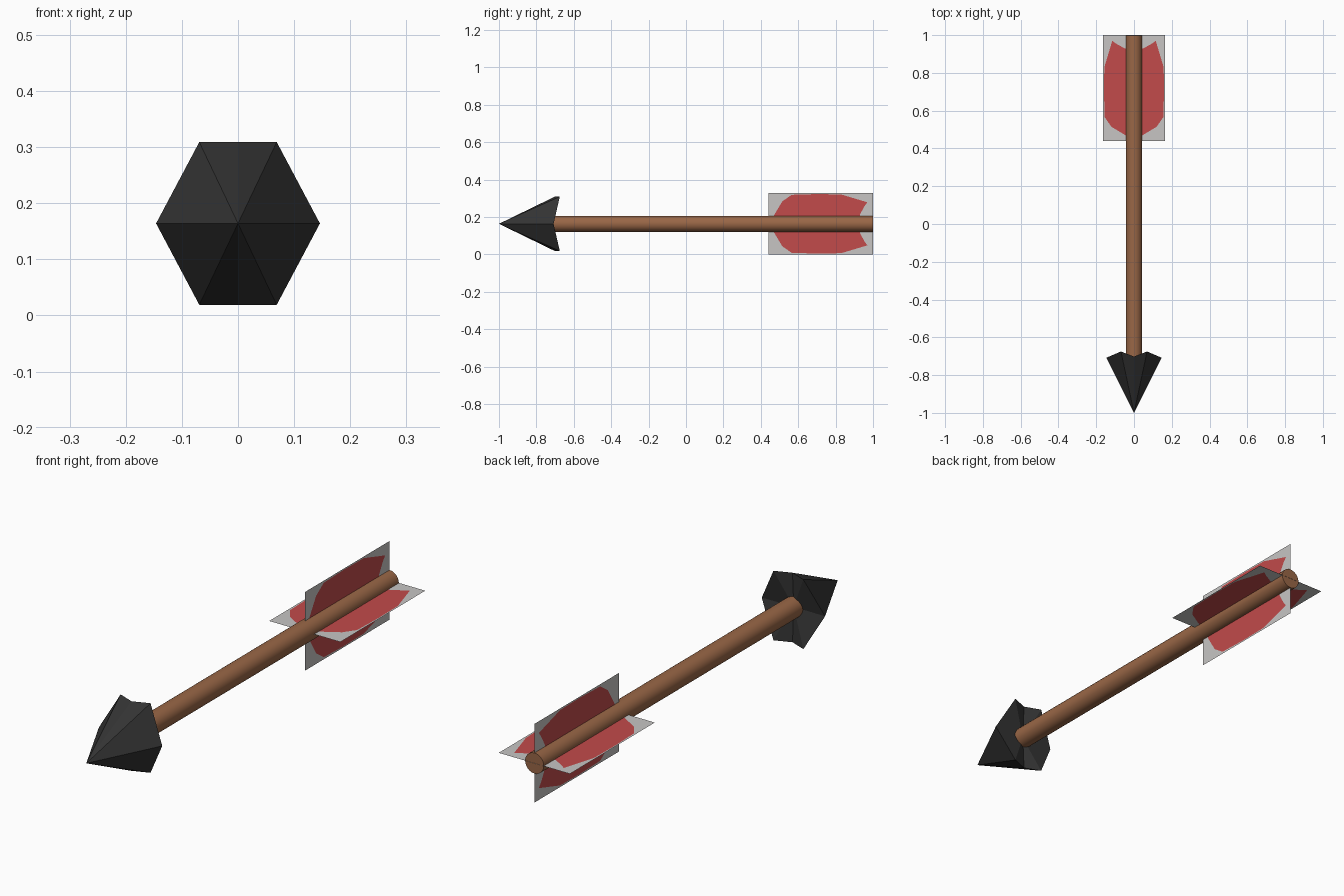
import bpy, bmesh, math
from mathutils import Matrix, Vector

if "Cube" in bpy.data.objects:
    bpy.data.objects.remove(bpy.data.objects["Cube"])

CZ = 0.164  # height of the arrow's axis


def material(name, rgb):
    m = bpy.data.materials.new(name)
    m.diffuse_color = (*rgb, 1)
    m.use_nodes = True
    m.node_tree.nodes["Principled BSDF"].inputs["Base Color"].default_value = m.diffuse_color
    return m


wood = material("brown wood", (0.32, 0.135, 0.062))
iron = material("dark iron", (0.034, 0.034, 0.034))
pale = material("pale grey", (0.57, 0.56, 0.55))
red = material("feather red", (0.54, 0.07, 0.07))


def finish(name, bm, mats):
    me = bpy.data.meshes.new(name)
    bm.to_mesh(me)
    bm.free()
    for m in mats:
        me.materials.append(m)
    ob = bpy.data.objects.new(name, me)
    bpy.context.collection.objects.link(ob)
    ob.location.z = CZ
    return ob


# Shaft: round rod along y
bm = bmesh.new()
bmesh.ops.create_cone(bm, cap_ends=True, segments=24, radius1=0.043, radius2=0.043, depth=1.72,
                      matrix=Matrix.Translation((0, 0.139, 0)) @ Matrix.Rotation(math.pi / 2, 4, 'X'))
for f in bm.faces:
    f.smooth = len(f.verts) == 4
for e in bm.edges:
    e.smooth = all(len(f.verts) == 4 for f in e.link_faces)
finish("shaft", bm, [wood])

# Arrowhead: eight-sided point whose corners sweep back into barbs
bm = bmesh.new()
rim = [(0.146, -0.708, 0), (0.069, -0.675, 0.145), (0, -0.702, 0.145), (-0.069, -0.675, 0.145),
       (-0.146, -0.708, 0), (-0.069, -0.675, -0.145), (0, -0.702, -0.145), (0.069, -0.675, -0.145)]
ring = [bm.verts.new(p) for p in rim]
tip, hub = bm.verts.new((0, -1, 0)), bm.verts.new((0, -0.71, 0))
for i, v in enumerate(ring):
    w = ring[(i + 1) % 8]
    bm.faces.new((v, w, tip))
    bm.faces.new((w, v, hub))
bmesh.ops.recalc_face_normals(bm, faces=bm.faces)
finish("arrowhead", bm, [iron])

# Fletching: flat vanes, a red feather shape inside a pale rectangular border
feather = [(0, 0.46), (0.045, 0.47), (0.12, 0.515), (0.155, 0.565), (0.159, 0.70),
           (0.157, 0.83), (0.115, 0.97), (0.095, 0.955), (0.05, 0.93), (0, 0.93)]
border = [(0, 0.44), (0.045, 0.44), (0.164, 0.44), (0.164, 0.565), (0.164, 0.70),
          (0.164, 0.83), (0.164, 1.0), (0.095, 1.0), (0.05, 1.0), (0, 1.0)]
for k, name in enumerate(("right_vane", "top_vane", "left_vane", "bottom_vane")):
    bm = bmesh.new()
    turn = Matrix.Rotation(-k * math.pi / 2, 3, 'Y')
    inner = [bm.verts.new(turn @ Vector((u, y, 0))) for u, y in feather]
    outer = [bm.verts.new(turn @ Vector((u, y, 0))) for u, y in border]
    bm.faces.new(inner).material_index = 1
    for i in range(len(inner) - 1):
        bm.faces.new((outer[i], outer[i + 1], inner[i + 1], inner[i]))
    # keep opposite vanes facing the same way
    if k >= 2:
        bmesh.ops.reverse_faces(bm, faces=bm.faces)
    finish(name, bm, [pale, red])
